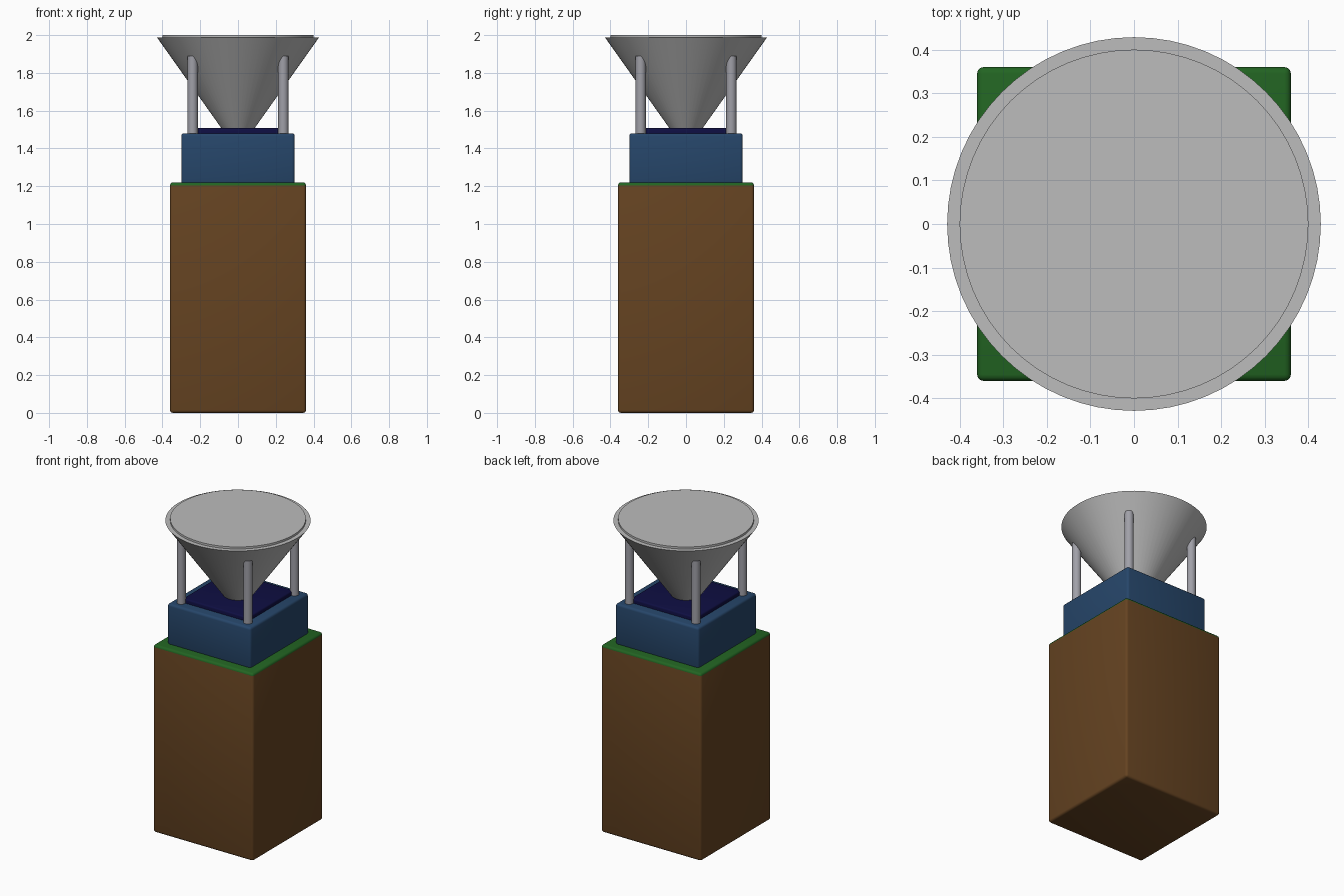
import bpy, bmesh, math

cube = bpy.data.objects.get("Cube")
if cube:
    bpy.data.objects.remove(cube, do_unlink=True)


def material(name, rgb):
    lin = [((c / 255 + 0.055) / 1.055) ** 2.4 if c > 10 else c / 255 / 12.92 for c in rgb]
    m = bpy.data.materials.new(name)
    m.use_nodes = True
    m.diffuse_color = (*lin, 1)
    m.node_tree.nodes["Principled BSDF"].inputs["Base Color"].default_value = (*lin, 1)
    return m


brown = material("earth brown", (101, 67, 33))
green = material("grass green", (34, 100, 34))
blue = material("steel blue", (38, 70, 106))
navy = material("dark navy", (14, 14, 66))
silver = material("silver grey", (188, 188, 188))
pole_grey = material("pole grey", (160, 160, 168))


def finish(name, bm, mats):
    bmesh.ops.recalc_face_normals(bm, faces=bm.faces)
    me = bpy.data.meshes.new(name)
    bm.to_mesh(me)
    bm.free()
    for m in mats:
        me.materials.append(m)
    ob = bpy.data.objects.new(name, me)
    bpy.context.collection.objects.link(ob)
    bpy.ops.object.select_all(action='DESELECT')
    ob.select_set(True)
    bpy.context.view_layer.objects.active = ob
    bpy.ops.object.shade_smooth_by_angle(angle=math.radians(32))
    return ob


def block(name, half, z0, z1, mats, bevel=0.015, split=None):
    """Square block with rounded edges; faces above split use the second material."""
    bm = bmesh.new()
    bmesh.ops.create_cube(bm, size=1)
    for v in bm.verts:
        v.co = (v.co.x * 2 * half, v.co.y * 2 * half, z0 + (v.co.z + 0.5) * (z1 - z0))
    bmesh.ops.bevel(bm, geom=bm.edges[:], offset=bevel, segments=3,
                    profile=0.5, affect='EDGES')
    if split:
        for f in bm.faces:
            f.material_index = int(f.calc_center_median().z > split)
    return finish(name, bm, mats)


def cone(name, r0, r1, z0, z1, mat, segments=64, x=0, y=0):
    bm = bmesh.new()
    bmesh.ops.create_cone(bm, cap_ends=True, segments=segments,
                          radius1=r0, radius2=r1, depth=z1 - z0)
    bmesh.ops.translate(bm, verts=bm.verts, vec=(x, y, (z0 + z1) / 2))
    return finish(name, bm, [mat])


# Stacked body: tall base with a green top, middle block, dark plate
block("base_block", 0.36, 0, 1.22, [brown, green], split=1.204)
block("middle_block", 0.30, 1.21, 1.48, [blue])
block("dark_plate", 0.235, 1.44, 1.507, [navy], bevel=0.01)

# Funnel with its lid
cone("funnel", 0.065, 0.4285, 1.475, 1.987, silver)
cone("funnel_lid", 0.40, 0.40, 1.975, 2.0, silver)

# Four corner poles that meet the funnel
for sx, side in ((1, "left"), (-1, "right")):
    for sy, end in ((-1, "front"), (1, "back")):
        cone(f"{end}_{side}_pole", 0.027, 0.027, 1.46, 1.89, pole_grey, 24, sx * 0.24, sy * 0.24)
